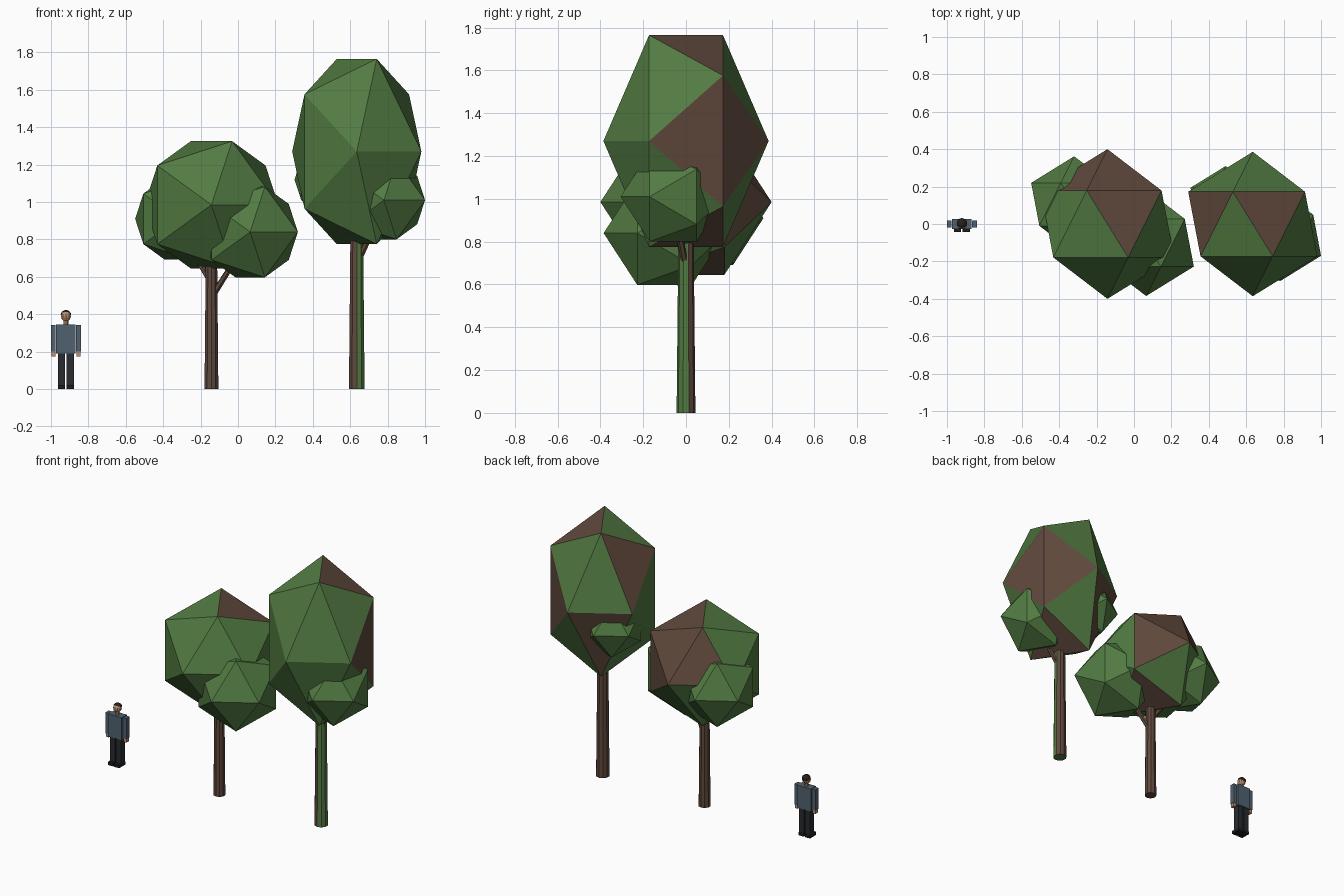
import bpy, bmesh, math
from mathutils import Vector, Matrix

if "Cube" in bpy.data.objects:
    bpy.data.objects.remove(bpy.data.objects["Cube"])


def material(name, rgb):
    m = bpy.data.materials.new(name)
    m.diffuse_color = (*rgb, 1)
    m.use_nodes = True
    m.node_tree.nodes["Principled BSDF"].inputs["Base Color"].default_value = m.diffuse_color
    return m


LEAF = material("leaf_green", (0.085, 0.2, 0.055))
BARK = material("bark_brown", (0.115, 0.065, 0.045))
SHIRT = material("shirt_blue", (0.08, 0.12, 0.16))
TROUSER = material("trouser_dark", (0.022, 0.024, 0.03))
SHOE = material("shoe_black", (0.012, 0.012, 0.012))
SKIN = material("skin", (0.5, 0.27, 0.16))
HAIR = material("hair", (0.02, 0.014, 0.01))


def finish(bm, name, *mats):
    mesh = bpy.data.meshes.new(name)
    bm.to_mesh(mesh)
    bm.free()
    for m in mats:
        mesh.materials.append(m)
    ob = bpy.data.objects.new(name, mesh)
    bpy.context.collection.objects.link(ob)
    return ob


def foliage(name, centre, r, zscale=1.0, brown=()):
    """Icosahedron with its poles along y; brown = (angle, is_back_cap) faces."""
    bm = bmesh.new()
    bmesh.ops.create_icosphere(bm, subdivisions=1, radius=1,
                               matrix=Matrix.Rotation(math.pi / 2, 4, 'X'))
    for f in bm.faces:
        c = f.calc_center_median()
        angle = round(math.degrees(math.atan2(c.z, c.x))) % 360
        if (angle, c.y > 0.4) in brown:
            f.material_index = 1
    bmesh.ops.scale(bm, vec=(r, r, r * zscale), verts=bm.verts)
    bmesh.ops.translate(bm, vec=centre, verts=bm.verts)
    return finish(bm, name, LEAF, BARK)


def limb(name, a, b, r1, r2, sides, green_side=False):
    """Tapered cylinder between two points."""
    a, b = Vector(a), Vector(b)
    d = b - a
    bm = bmesh.new()
    bmesh.ops.create_cone(bm, cap_ends=True, segments=sides, radius1=r1,
                          radius2=r2, depth=d.length)
    if green_side:
        for f in bm.faces:
            c = f.calc_center_median()
            quarter = c.x > 0.003 and c.y < 0.003
            if quarter or f.normal.z < -0.9:
                f.material_index = 1
    rot = d.to_track_quat('Z', 'Y').to_matrix().to_4x4() if abs(d.x) + abs(d.y) > 1e-6 else Matrix()
    bm.transform(Matrix.Translation((a + b) / 2) @ rot)
    return finish(bm, name, BARK, LEAF)


def box(name, x, y, z, mat):
    bm = bmesh.new()
    bmesh.ops.create_cube(bm, size=1)
    for v in bm.verts:
        v.co = [lim[0] if c < 0 else lim[1] for c, lim in zip(v.co, (x, y, z))]
    return finish(bm, name, mat)


# Round tree
X1 = -0.142
limb("round_tree_trunk", (X1, 0, 0), (X1, 0, 0.8), 0.039, 0.031, 10)
limb("round_tree_right_branch", (X1, 0, 0.49), (0.03, -0.06, 0.76), 0.018, 0.012, 6)
limb("round_tree_left_branch", (X1, 0, 0.57), (-0.26, 0.07, 0.76), 0.018, 0.012, 6)
foliage("round_tree_crown", (X1, 0, 0.985), 0.4, 1,
        {(0, True), (72, True), (144, True), (72, False), (288, False)})
foliage("round_tree_right_clump", (0.065, -0.1, 0.84), 0.285)
foliage("round_tree_left_clump", (-0.32, 0.105, 0.91), 0.257)

# Tall tree
X2 = 0.635
limb("tall_tree_trunk", (X2, 0, 0), (X2, 0, 1.0), 0.044, 0.034, 10, True)
limb("tall_tree_right_branch", (X2, 0, 0.67), (0.76, -0.05, 0.93), 0.018, 0.012, 6)
limb("tall_tree_left_branch", (X2, 0, 0.75), (0.52, 0.08, 1.02), 0.018, 0.012, 6)
foliage("tall_tree_crown", (X2, 0, 1.27), 0.386, 1.508,
        {(0, True), (216, True), (0, False), (72, False), (144, False), (288, False)})
foliage("tall_tree_right_clump", (0.78, -0.06, 1.01), 0.246)
foliage("tall_tree_left_clump", (0.49, 0.1, 1.12), 0.21)

# Standing figure
PX = -0.92
box("torso", (PX - 0.052, PX + 0.052), (-0.028, 0.028), (0.19, 0.345), SHIRT)
for s, side in ((-1, "left"), (1, "right")):
    def span(a, b):
        return tuple(sorted((PX + s * a, PX + s * b)))
    box(side + "_leg", span(0.004, 0.043), (-0.022, 0.022), (0.018, 0.192), TROUSER)
    box(side + "_shoe", span(0.004, 0.043), (-0.043, 0.024), (0, 0.022), SHOE)
    box(side + "_arm", span(0.055, 0.08), (-0.018, 0.018), (0.2, 0.343), SHIRT)
    box(side + "_hand", span(0.057, 0.078), (-0.014, 0.014), (0.175, 0.2), SKIN)

bm = bmesh.new()
bmesh.ops.create_cone(bm, cap_ends=True, segments=8, radius1=0.013, radius2=0.013,
                      depth=0.03, matrix=Matrix.Translation((PX, 0, 0.356)))
finish(bm, "neck", SKIN)
bm = bmesh.new()
bmesh.ops.create_uvsphere(bm, u_segments=10, v_segments=8, radius=0.028,
                          matrix=Matrix.Translation((PX, 0, 0.39)))
finish(bm, "head", SKIN)
# Hair cap: upper part of a slightly larger sphere, tilted to the back
bm = bmesh.new()
bmesh.ops.create_uvsphere(bm, u_segments=10, v_segments=8, radius=0.03)
bmesh.ops.bisect_plane(bm, geom=bm.verts[:] + bm.edges[:] + bm.faces[:],
                       plane_co=(0, 0, 0.008), plane_no=(0, 0.5, 1), clear_inner=True)
bmesh.ops.translate(bm, vec=(PX, 0.002, 0.393), verts=bm.verts)
finish(bm, "hair", HAIR)
